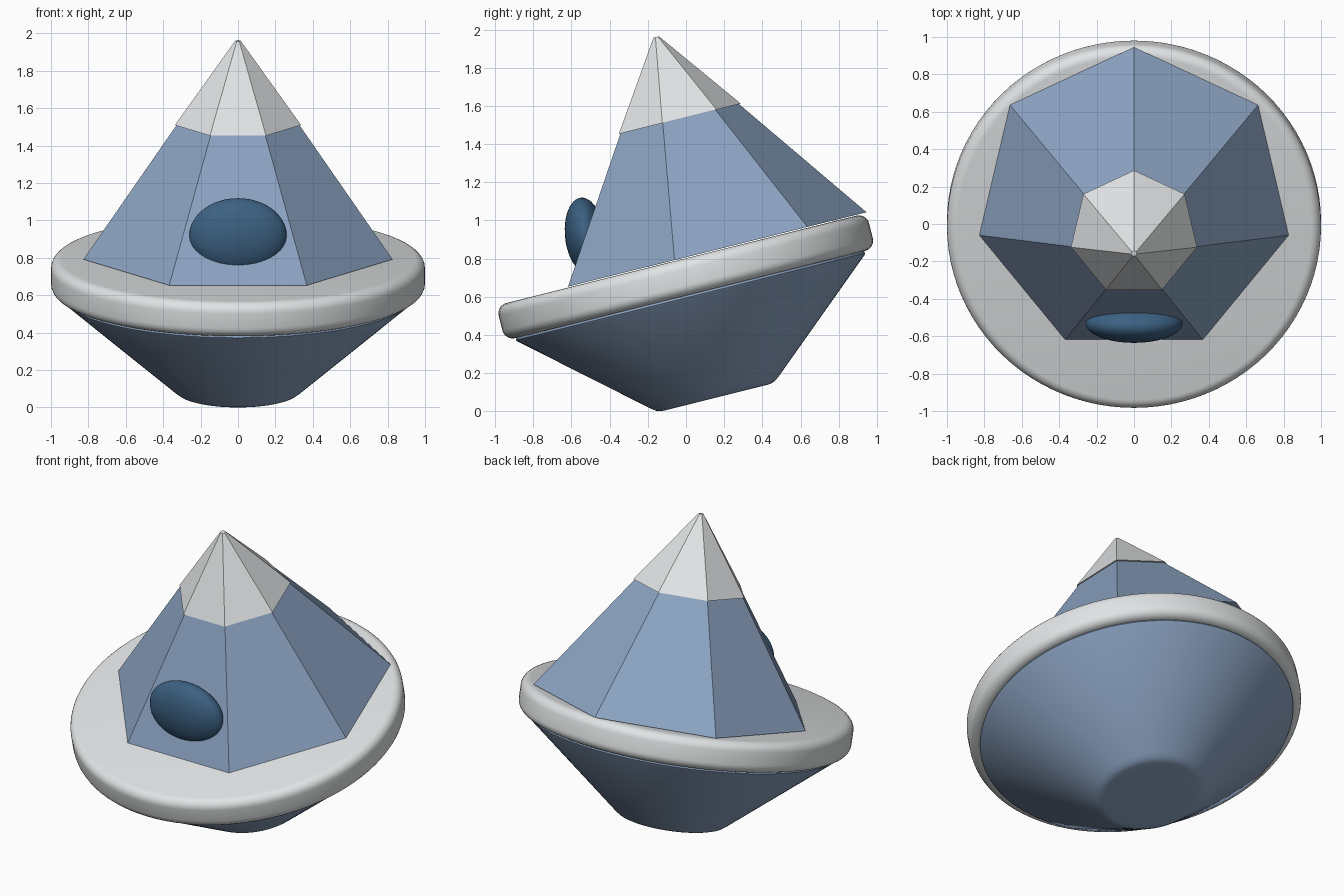
import bpy, bmesh, math
from mathutils import Matrix

if "Cube" in bpy.data.objects:
    bpy.data.objects.remove(bpy.data.objects["Cube"])

TILT = Matrix.Rotation(math.radians(14), 4, 'X')   # whole craft leans back


def material(name, rgb):
    m = bpy.data.materials.new(name)
    m.diffuse_color = (*rgb, 1)
    m.use_nodes = True
    m.node_tree.nodes["Principled BSDF"].inputs["Base Color"].default_value = m.diffuse_color
    return m


BLUE = material("steel_blue", (0.26, 0.365, 0.535))
WHITE = material("off_white", (0.75, 0.77, 0.78))
GLASS = material("dark_blue_glass", (0.045, 0.12, 0.225))


def finish(bm, name, mat, matrix, smooth):
    bmesh.ops.recalc_face_normals(bm, faces=bm.faces[:])
    me = bpy.data.meshes.new(name)
    bm.to_mesh(me)
    bm.free()
    me.materials.append(mat)
    ob = bpy.data.objects.new(name, me)
    ob.matrix_world = matrix
    bpy.context.collection.objects.link(ob)
    if smooth:
        bpy.ops.object.select_all(action='DESELECT')
        ob.select_set(True)
        bpy.context.view_layer.objects.active = ob
        bpy.ops.object.shade_smooth_by_angle(angle=math.radians(35))
    return ob


def lathe(name, profile, sides, mat, y, smooth):
    """Closed solid of revolution from (radius, height) points, one corner at the back."""
    bm = bmesh.new()
    rings = []
    for r, z in profile:
        angles = [math.pi / 2 + math.tau * i / sides for i in range(sides)]
        rings.append([bm.verts.new((r * math.cos(a), r * math.sin(a), z)) for a in angles])
    for low, high in zip(rings, rings[1:]):
        for i in range(sides):
            j = (i + 1) % sides
            bm.faces.new((low[i], low[j], high[j], high[i]))
    bm.faces.new(rings[0][::-1])
    bm.faces.new(rings[-1])
    return finish(bm, name, mat, TILT @ Matrix.Translation((0, y, 0)), smooth)


def corner(r, z, radius, start):
    """Quarter-round profile points centred on (r, z)."""
    return [(r + radius * math.cos(a), z + radius * math.sin(a))
            for a in (math.radians(start + 15 * k) for k in range(7))]


# Lower hull: round bowl with softened edges
lathe("lower_hull", [(0.28, 0.031), (0.30, 0.033), (0.32, 0.040), (0.345, 0.058),
                     (0.938, 0.569), (0.943, 0.577), (0.938, 0.588)],
      96, BLUE, 0.169, True)

# Rim: thick disc with rounded edges
lathe("rim", corner(0.945, 0.643, 0.055, -90) + corner(0.945, 0.723, 0.055, 0),
      96, WHITE, 0.169, True)

# Seven-sided cabin and its slightly overhanging cap
lathe("cabin", [(0.848, 0.783), (0.335, 1.497)], 7, BLUE, 0.322, False)
lathe("nose_cap", [(0.346, 1.495), (0.016, 1.940)], 7, WHITE, 0.322, False)

# Bulging oval window set into the front face
bm = bmesh.new()
bmesh.ops.create_uvsphere(bm, u_segments=48, v_segments=24, radius=1)
finish(bm, "front_window", GLASS,
       Matrix.Translation((0, -0.53, 0.92)) @ Matrix.Rotation(math.radians(6), 4, 'X')
       @ Matrix.Diagonal((0.26, 0.104, 0.20, 1)), True)
